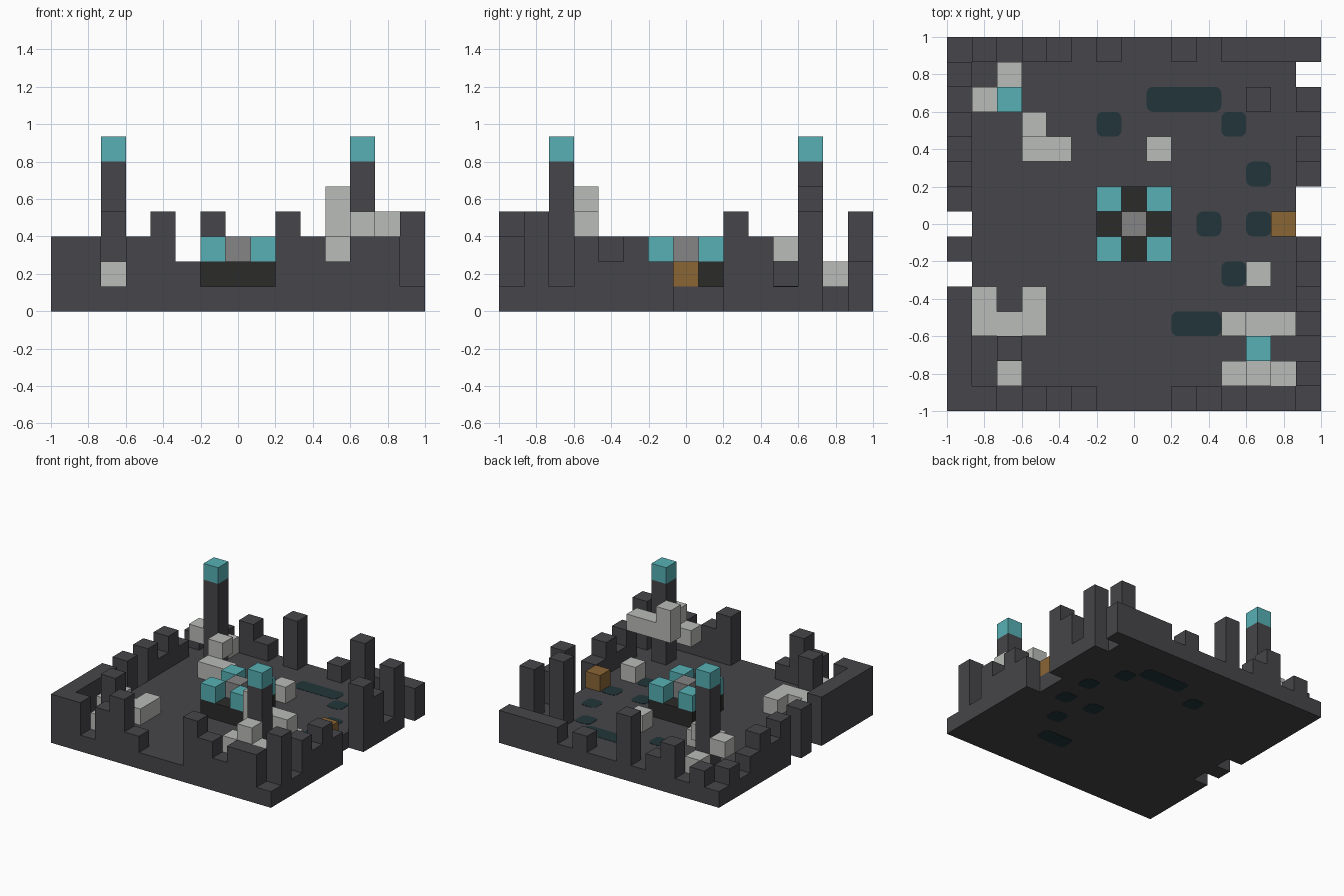
import bpy, bmesh, math
from mathutils import Vector

old = bpy.data.objects.get("Cube")
if old:
    bpy.data.objects.remove(old, do_unlink=True)

N = 15
U = 2 / N


def material(name, rgb):
    m = bpy.data.materials.new(name)
    m.use_nodes = True
    m.diffuse_color = (*rgb, 1)
    m.node_tree.nodes["Principled BSDF"].inputs["Base Color"].default_value = (*rgb, 1)
    return m


STONE = material("dark stone", (0.061, 0.060, 0.067))
PALE = material("pale grey", (0.491, 0.503, 0.479))
TEAL = material("teal", (0.095, 0.434, 0.462))
BLACK = material("near black", (0.024, 0.024, 0.023))
GREY = material("mid grey", (0.238, 0.235, 0.235))
WOOD = material("brown wood", (0.254, 0.130, 0.036))
MOSS = material("deep teal", (0.016, 0.036, 0.042))


def finish(name, bm, mat):
    mesh = bpy.data.meshes.new(name)
    bm.to_mesh(mesh)
    bm.free()
    mesh.materials.append(mat)
    ob = bpy.data.objects.new(name, mesh)
    bpy.context.collection.objects.link(ob)
    return ob


def blocks(name, cells, mat, merge=False):
    """Unit blocks at (column, row, level), keeping only the exposed faces."""
    cells = set(cells)
    bm = bmesh.new()
    for cell in cells:
        for axis in range(3):
            for side in (0, 1):
                step = [0, 0, 0]
                step[axis] = 2 * side - 1
                if tuple(c + s for c, s in zip(cell, step)) in cells:
                    continue
                ring = []
                for a, b in ((0, 0), (1, 0), (1, 1), (0, 1)):
                    p = list(cell)
                    p[axis] += side
                    p[(axis + 1) % 3] += a
                    p[(axis + 2) % 3] += b
                    ring.append(bm.verts.new((p[0] * U - 1, p[1] * U - 1, p[2] * U)))
                bm.faces.new(ring if side else ring[::-1])
    bmesh.ops.remove_doubles(bm, verts=bm.verts, dist=U / 100)
    if merge:
        bmesh.ops.dissolve_limit(bm, angle_limit=math.radians(1),
                                 verts=bm.verts, edges=bm.edges)
    return finish(name, bm, mat)


def patch(name, col, row, length=1, radius=0.035):
    """Rounded plate that shows just above and below the floor."""
    x0, y0 = col * U - 1, row * U - 1
    x1, y1 = x0 + length * U, y0 + U
    centres = ((x1 - radius, y1 - radius), (x0 + radius, y1 - radius),
               (x0 + radius, y0 + radius), (x1 - radius, y0 + radius))
    bm = bmesh.new()
    ring = []
    for quarter, (cx, cy) in enumerate(centres):
        for s in range(5):
            a = math.pi / 2 * (quarter + s / 4)
            ring.append(bm.verts.new((cx + radius * math.cos(a),
                                      cy + radius * math.sin(a), -0.002)))
    base = bm.faces.new(ring)
    out = bmesh.ops.extrude_face_region(bm, geom=[base])
    top = [v for v in out["geom"] if isinstance(v, bmesh.types.BMVert)]
    bmesh.ops.translate(bm, verts=top, vec=Vector((0, 0, U + 0.004)))
    bmesh.ops.recalc_face_normals(bm, faces=bm.faces)
    return finish(name, bm, MOSS)


# Ruined outer wall: block heights along each side, 0 is a gap in the floor
front = "331342111432331"
back = "121321411212222"
left = "333330303232121"
right = "141323200431402"
height = {}
for n in range(N):
    height[0, n] = int(left[n])
    height[N - 1, n] = int(right[n])
    height[n, 0] = int(front[n])
    height[n, N - 1] = int(back[n])

# Floor, wall and broken pillars form one stone shell
stone = {(x, y, 0) for x in range(N) for y in range(N) if height.get((x, y), 1)}
stone |= {(x, y, z) for (x, y), h in height.items() for z in range(h)}
for x, y, h in ((2, 12, 6), (12, 2, 6), (2, 2, 4), (12, 12, 5)):
    stone |= {(x, y, z) for z in range(h)}
blocks("stone_floor_and_walls", stone, STONE, merge=True)

# Lamps on the two whole pillars
blocks("back_pillar_lamp", [(2, 12, 6)], TEAL)
blocks("front_pillar_lamp", [(12, 2, 6)], TEAL)

# Central altar
blocks("altar_base", [(x, y, 1) for x in (6, 7, 8) for y in (6, 7, 8)], BLACK, merge=True)
blocks("altar_corner_lamps", [(x, y, 2) for x in (6, 8) for y in (6, 8)], TEAL)
blocks("altar_centre", [(7, 7, 2)], GREY)

# Pale blocks around the pillars and on the floor
blocks("front_right_pale_blocks",
       [(11, 1, 2), (12, 1, 3), (13, 1, 2), (11, 3, 3), (11, 3, 4),
        (12, 3, 3), (13, 3, 3)], PALE)
blocks("front_left_pale_blocks",
       [(2, 1, 1), (1, 3, 1), (2, 3, 1), (3, 3, 1), (1, 4, 1), (3, 4, 1)], PALE)
blocks("back_left_pale_blocks",
       [(2, 13, 1), (1, 12, 2), (3, 11, 2), (3, 10, 1), (4, 10, 1)], PALE)
blocks("loose_pale_blocks", [(8, 10, 1), (12, 5, 1)], PALE)

# Wooden chest block by the wall gap
blocks("chest", [(13, 7, 1)], WOOD)

# Dark rounded floor patches
for n, spot in enumerate(((8, 12, 3), (6, 11), (11, 11), (12, 9), (10, 7),
                          (12, 7), (11, 5), (9, 3, 2))):
    patch(f"floor_patch_{n + 1}", *spot)
